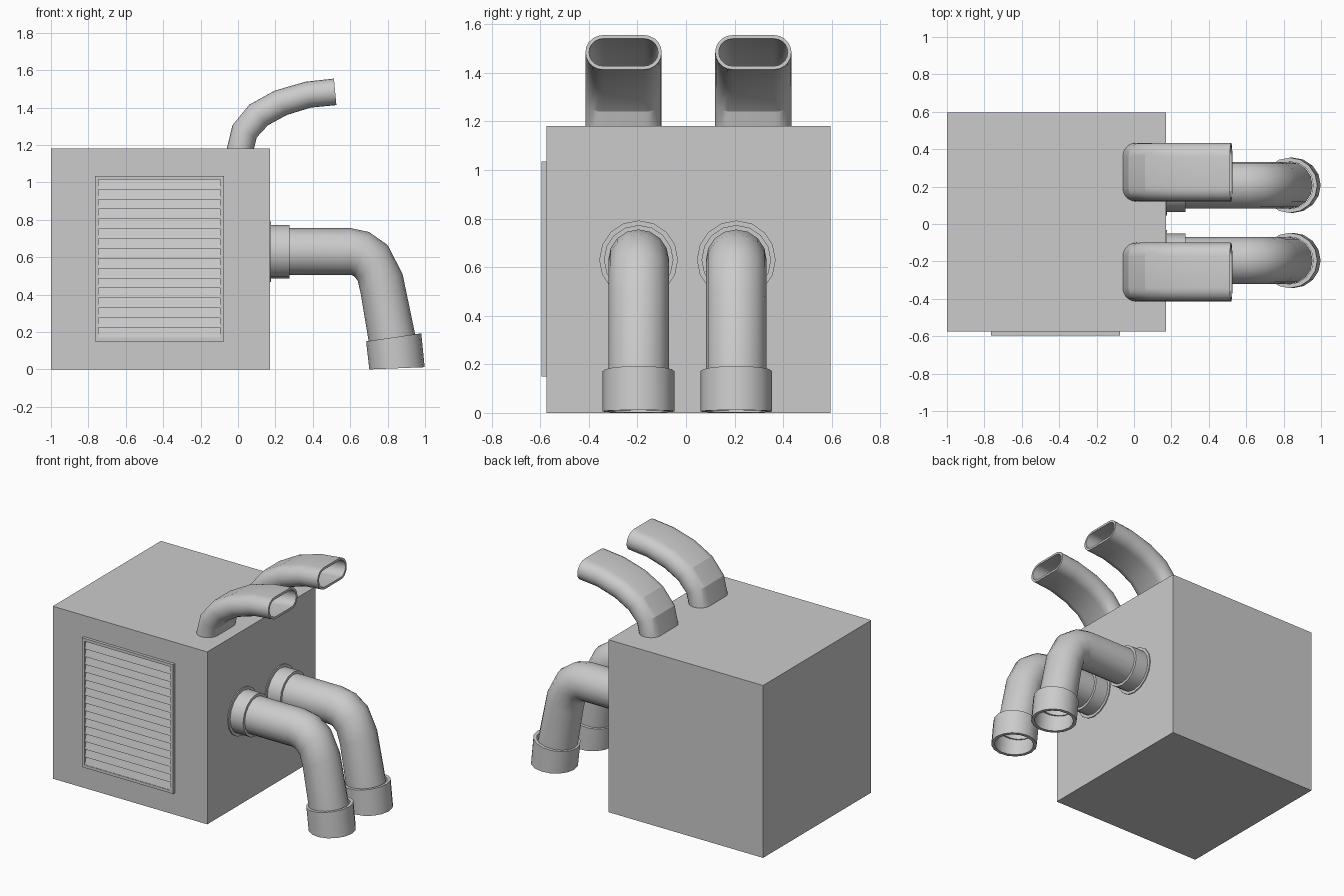
import bpy, bmesh, math
from mathutils import Vector

if "Cube" in bpy.data.objects:
    bpy.data.objects.remove(bpy.data.objects["Cube"])


def finish(name, bm, angle=None):
    bmesh.ops.recalc_face_normals(bm, faces=bm.faces)
    me = bpy.data.meshes.new(name)
    bm.to_mesh(me)
    bm.free()
    ob = bpy.data.objects.new(name, me)
    bpy.context.collection.objects.link(ob)
    if angle:
        bpy.ops.object.select_all(action='DESELECT')
        ob.select_set(True)
        bpy.context.view_layer.objects.active = ob
        bpy.ops.object.shade_smooth_by_angle(angle=math.radians(angle))
    return ob


def add_box(bm, x0, x1, y0, y1, z0, z1):
    vs = bmesh.ops.create_cube(bm, size=1)['verts']
    for v in vs:
        v.co = ((x0 + x1) / 2 + v.co.x * (x1 - x0),
                (y0 + y1) / 2 + v.co.y * (y1 - y0),
                (z0 + z1) / 2 + v.co.z * (z1 - z0))


def tube(name, y, pairs, radius, flat=0.0, wall=0.015, sides=16, angle=30):
    """Hollow tube; each pair gives the upper and lower outline point in xz.
    flat = half-length of the straight part across y."""
    bm = bmesh.new()
    rings = []
    for shrink, seq in ((0, pairs), (wall, pairs[::-1])):
        for (ox, oz), (ix, iz) in seq:
            c = Vector(((ox + ix) / 2, y, (oz + iz) / 2))
            h = Vector((ox - ix, 0, oz - iz)) / 2
            h *= 1 - shrink / h.length
            ring = []
            for side in ((1, -1) if flat else (0,)):
                n = sides // 2 + 1 if flat else sides
                for k in range(n):
                    a = 2 * math.pi * k / sides
                    if flat:
                        a += -math.pi / 2 if side == 1 else math.pi / 2
                    u = side * flat + (radius - shrink) * math.cos(a)
                    ring.append(bm.verts.new(c + Vector((0, u, 0)) + h * math.sin(a)))
            rings.append(ring)
    for i, a in enumerate(rings):
        b = rings[(i + 1) % len(rings)]
        for k in range(len(a)):
            m = (k + 1) % len(a)
            bm.faces.new((a[k], a[m], b[m], b[k]))
    return finish(name, bm, angle)


# Main housing
bm = bmesh.new()
add_box(bm, -1, 0.17, -0.575, 0.595, 0, 1.18)
finish("housing", bm)

# Vent frame
X0, X1, Z0, Z1, T = -0.765, -0.075, 0.15, 1.035, 0.02
bm = bmesh.new()
add_box(bm, X0, X0 + T, -0.595, -0.57, Z0, Z1)
add_box(bm, X1 - T, X1, -0.595, -0.57, Z0, Z1)
add_box(bm, X0 + T, X1 - T, -0.595, -0.57, Z0, Z0 + T)
add_box(bm, X0 + T, X1 - T, -0.595, -0.57, Z1 - T, Z1)
finish("vent_frame", bm)

# Sloping vent slats
bm = bmesh.new()
count = 16
step = (Z1 - Z0 - 2 * T) / count
for i in range(count):
    z = Z0 + T + i * step
    prof = ((-0.572, z), (-0.592, z), (-0.578, z + step), (-0.572, z + step))
    l = [bm.verts.new((X0 + T, *p)) for p in prof]
    r = [bm.verts.new((X1 - T, *p)) for p in prof]
    bm.faces.new(l)
    bm.faces.new(r[::-1])
    for k in range(4):
        m = (k + 1) % 4
        bm.faces.new((l[k], r[k], r[m], l[m]))
finish("vent_slats", bm)

# Outline points: upper and lower side of each cross-section
duct = [((-0.06, 1.18), (0.085, 1.18)), ((-0.03, 1.305), (0.10, 1.24)),
        ((0.06, 1.415), (0.16, 1.305)), ((0.195, 1.49), (0.26, 1.36)),
        ((0.36, 1.538), (0.39, 1.40)), ((0.513, 1.555), (0.526, 1.413))]
pipe = [((0.165, 0.755), (0.165, 0.505)), ((0.605, 0.755), (0.605, 0.505)),
        ((0.70, 0.735), (0.622, 0.497)), ((0.80, 0.665), (0.64, 0.475)),
        ((0.88, 0.51), (0.655, 0.41)), ((0.955, 0.15), (0.705, 0.11))]
mouth = [((0.98, 0.193), (0.685, 0.15)), ((0.998, 0.012), (0.702, 0.0))]


def straight(x0, x1, r, z=0.63):
    return [((x, z + r), (x, z - r)) for x in (x0, x1)]


# Paired ducts, pipes and their collars
for label, s in (("front", -1), ("back", 1)):
    tube(label + "_flat_duct", 0.01 + s * 0.267, duct, 0.072, flat=0.085, sides=20, angle=20)
    y = 0.006 + s * 0.201
    tube(label + "_bent_pipe", y, pipe, 0.125, wall=0.012)
    tube(label + "_wall_flange", y, straight(0.165, 0.177, 0.162), 0.162, wall=0.04)
    tube(label + "_wall_collar", y, straight(0.17, 0.275, 0.143), 0.143, wall=0.02)
    tube(label + "_pipe_mouth", y, mouth, 0.148, wall=0.022)
